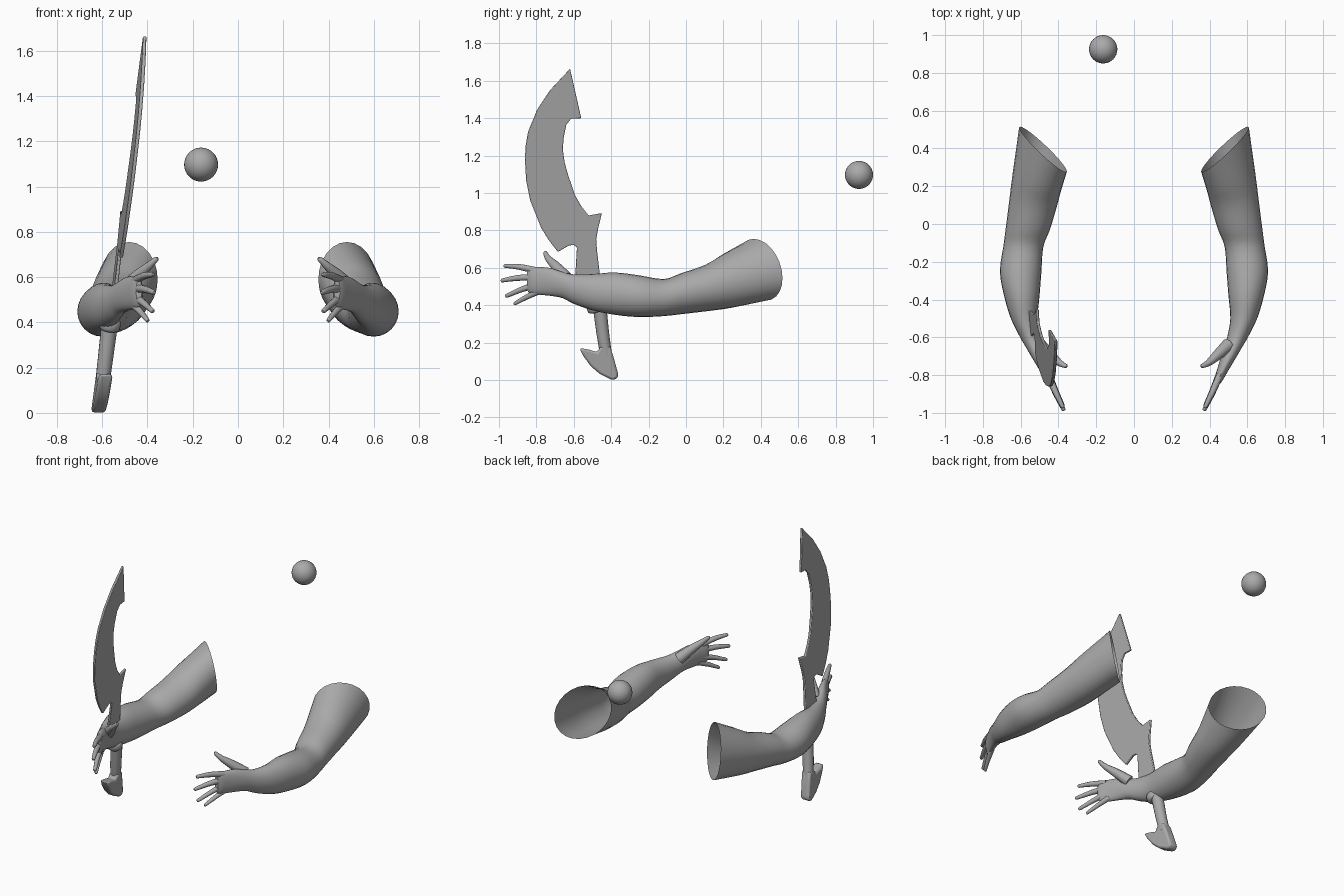
import bpy, bmesh, math
from mathutils import Vector

if "Cube" in bpy.data.objects:
    bpy.data.objects.remove(bpy.data.objects["Cube"])

grey = bpy.data.materials.new("plain grey")
grey.diffuse_color = (0.4, 0.4, 0.4, 1)
grey.use_nodes = True
grey.node_tree.nodes["Principled BSDF"].inputs["Base Color"].default_value = grey.diffuse_color


def finish(name, bm, smooth=True):
    bmesh.ops.recalc_face_normals(bm, faces=bm.faces[:])
    me = bpy.data.meshes.new(name)
    bm.to_mesh(me)
    bm.free()
    me.materials.append(grey)
    ob = bpy.data.objects.new(name, me)
    bpy.context.collection.objects.link(ob)
    if smooth:
        bpy.ops.object.select_all(action='DESELECT')
        ob.select_set(True)
        bpy.context.view_layer.objects.active = ob
        bpy.ops.object.shade_smooth_by_angle(angle=math.radians(40))
    return ob


def spline(rows, steps):
    """Smoothly interpolate rows of numbers (Catmull-Rom)."""
    out = []
    for i in range(len(rows) - 1):
        a, b, c, d = (rows[max(i - 1, 0)], rows[i], rows[i + 1],
                      rows[min(i + 2, len(rows) - 1)])
        for k in range(steps):
            t = k / steps
            out.append([0.5 * (2 * q + (r - p) * t + (2 * p - 5 * q + 4 * r - s) * t * t
                               + (3 * q - p - 3 * r + s) * t ** 3)
                        for p, q, r, s in zip(a, b, c, d)])
    out.append(list(rows[-1]))
    return out


def skin(bm, rings, cap_start, cap_end):
    loops = [[bm.verts.new(p) for p in ring] for ring in rings]
    n = len(loops[0])
    for a, b in zip(loops, loops[1:]):
        for i in range(n):
            j = (i + 1) % n
            bm.faces.new((a[i], a[j], b[j], b[i]))
    if cap_start:
        bm.faces.new(loops[0])
    if cap_end:
        bm.faces.new(loops[-1])


def tube(bm, path, sides=10, steps=3, round_tip=True):
    """Tapered tube through (x, y, z, radius) rows."""
    rows = spline(path, steps)
    start, end = Vector(rows[0][:3]), Vector(rows[-1][:3])
    if round_tip:
        d = (end - Vector(rows[-2][:3])).normalized()
        r = rows[-1][3]
        for f in (0.5, 0.85):
            rows.append([*(end + d * r * f), r * math.sqrt(1 - f * f)])
    q = (end - start).to_track_quat('Z', 'Y')
    rings = []
    for x, y, z, r in rows:
        rings.append([Vector((x, y, z)) + q @ Vector((r * math.cos(a), r * math.sin(a), 0))
                      for a in (2 * math.pi * i / sides for i in range(sides))])
    skin(bm, rings, True, True)


# Arm sections: y, inner x, outer x, bottom z, top z, slant over x, slant over z
ARM = [
    (0.395, 0.355, 0.608, 0.425, 0.755, 0.92, -0.20),
    (0.22, 0.388, 0.642, 0.385, 0.675, 0.40, -0.10),
    (0.10, 0.410, 0.662, 0.367, 0.615, 0.10, 0),
    (-0.03, 0.445, 0.680, 0.352, 0.570, 0, 0),
    (-0.12, 0.480, 0.692, 0.342, 0.540, 0, 0),
    (-0.25, 0.490, 0.710, 0.337, 0.560, 0, 0),
    (-0.38, 0.500, 0.688, 0.349, 0.575, 0, 0),
    (-0.50, 0.510, 0.652, 0.373, 0.567, 0, 0),
    (-0.60, 0.493, 0.603, 0.408, 0.565, 0, 0),
    (-0.66, 0.473, 0.568, 0.438, 0.578, 0, 0),
    (-0.72, 0.455, 0.533, 0.450, 0.598, 0, 0),
    (-0.78, 0.437, 0.497, 0.456, 0.605, 0, 0),
    (-0.83, 0.420, 0.468, 0.462, 0.604, 0, 0),
    (-0.85, 0.425, 0.450, 0.480, 0.592, 0, 0),
]
# Fingers and thumb: x, y, z, radius
DIGITS = [
    [(0.455, -0.80, 0.585, 0.019), (0.415, -0.89, 0.605, 0.016), (0.379, -0.965, 0.611, 0.011)],
    [(0.450, -0.81, 0.550, 0.019), (0.412, -0.90, 0.546, 0.016), (0.374, -0.980, 0.533, 0.011)],
    [(0.450, -0.80, 0.510, 0.019), (0.416, -0.88, 0.484, 0.015), (0.379, -0.957, 0.451, 0.011)],
    [(0.460, -0.78, 0.478, 0.018), (0.430, -0.85, 0.445, 0.014), (0.401, -0.913, 0.410, 0.010)],
    [(0.500, -0.64, 0.545, 0.036), (0.440, -0.695, 0.607, 0.027),
     (0.395, -0.735, 0.648, 0.018), (0.363, -0.752, 0.678, 0.012)],
]


def build_arm(name, side):
    bm = bmesh.new()
    rings = []
    for y, xi, xo, zb, zt, sx, sz in spline(ARM, 3):
        cx, hx, cz, hz = (xi + xo) / 2, (xo - xi) / 2, (zb + zt) / 2, (zt - zb) / 2
        ring = []
        for i in range(24):
            a = 2 * math.pi * i / 24
            dx, dz = hx * math.cos(a), hz * math.sin(a)
            ring.append((side * (cx + dx), y + sx * dx + sz * dz, cz + dz))
        rings.append(ring)
    skin(bm, rings, False, True)  # upper end stays open
    for digit in DIGITS:
        tube(bm, [(side * x, y, z, r) for x, y, z, r in digit])
    finish(name, bm)


build_arm("left_arm", 1)
build_arm("right_arm", -1)


# Sword: everything lies on one leaning plane
def lean(y, z):
    return -0.60 + 0.112 * z - 0.08 * (y + 0.6)


def plate(name, outline, thick, bevel):
    bm = bmesh.new()
    face = bm.faces.new([bm.verts.new((lean(y, z) - thick / 2, y, z)) for y, z in outline])
    ext = bmesh.ops.extrude_face_region(bm, geom=[face])
    for v in ext["geom"]:
        if isinstance(v, bmesh.types.BMVert):
            v.co.x += thick
    ob = finish(name, bm)
    mod = ob.modifiers.new("edge", 'BEVEL')
    mod.width = bevel
    mod.segments = 2
    mod.limit_method = 'ANGLE'
    return ob


plate("blade", [
    (-0.62, 1.665), (-0.56, 1.40), (-0.615, 1.397), (-0.64, 1.365), (-0.655, 1.29),
    (-0.658, 1.23), (-0.648, 1.16), (-0.63, 1.096), (-0.594, 0.99), (-0.56, 0.93),
    (-0.52, 0.88), (-0.45, 0.893), (-0.472, 0.80), (-0.48, 0.75), (-0.476, 0.695),
    (-0.46, 0.56), (-0.435, 0.40), (-0.54, 0.40), (-0.592, 0.56), (-0.583, 0.71),
    (-0.60, 0.722), (-0.625, 0.72), (-0.685, 0.685), (-0.735, 0.75), (-0.775, 0.815),
    (-0.834, 0.963), (-0.855, 1.07), (-0.861, 1.176), (-0.858, 1.25), (-0.845, 1.326),
    (-0.797, 1.444), (-0.727, 1.55)], 0.016, 0.004)

plate("pommel", [
    (-0.57, 0.172), (-0.52, 0.163), (-0.475, 0.15), (-0.455, 0.18), (-0.405, 0.18),
    (-0.388, 0.125), (-0.362, 0.03), (-0.368, 0.008), (-0.395, 0.0), (-0.46, 0.032),
    (-0.51, 0.075), (-0.55, 0.13)], 0.062, 0.016)


def round_part(name, path):
    bm = bmesh.new()
    tube(bm, [(lean(y, z), y, z, r) for y, z, r in path], 16, 2, False)
    finish(name, bm)


round_part("handle", [(-0.468, 0.41, 0.036), (-0.458, 0.36, 0.036),
                      (-0.445, 0.25, 0.034), (-0.428, 0.14, 0.032)])
round_part("guard", [(-0.492, 0.415, 0.034), (-0.488, 0.405, 0.046),
                     (-0.480, 0.375, 0.046), (-0.478, 0.365, 0.034)])

# Floating ball
bm = bmesh.new()
bmesh.ops.create_uvsphere(bm, u_segments=32, v_segments=16, radius=0.075)
bmesh.ops.translate(bm, vec=(-0.163, 0.925, 1.097), verts=bm.verts[:])
finish("ball", bm)
